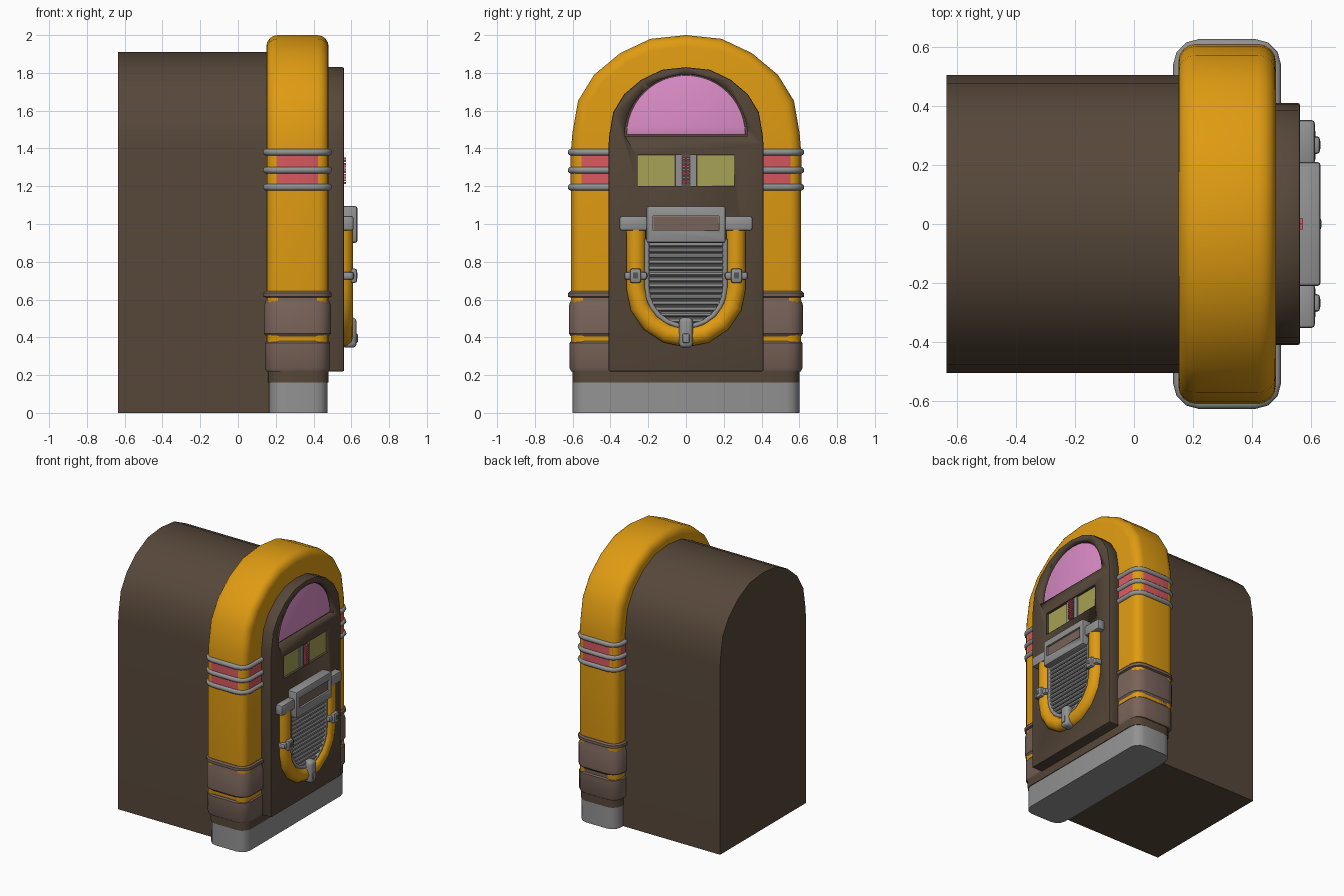
import bpy, bmesh, math

cube = bpy.data.objects.get("Cube")
if cube:
    bpy.data.objects.remove(cube, do_unlink=True)


def material(name, r, g, b):
    m = bpy.data.materials.new(name)
    m.use_nodes = True
    m.diffuse_color = (r, g, b, 1)
    m.node_tree.nodes["Principled BSDF"].inputs["Base Color"].default_value = (r, g, b, 1)
    return m


ORANGE = material("amber", 0.74, 0.33, 0.006)
BROWN = material("dark_wood", 0.093, 0.063, 0.041)
CHROME = material("grey_metal", 0.29, 0.29, 0.29)
TAUPE = material("taupe", 0.19, 0.125, 0.1)
RED = material("red", 0.68, 0.1, 0.115)
PINK = material("pink", 0.7, 0.26, 0.56)
OLIVE = material("olive", 0.38, 0.36, 0.09)
DARK = material("dark_grey", 0.09, 0.09, 0.09)


def select(ob):
    bpy.ops.object.select_all(action='DESELECT')
    ob.select_set(True)
    bpy.context.view_layer.objects.active = ob


def finish(name, bm, mat, bevel=0, segments=2):
    bmesh.ops.recalc_face_normals(bm, faces=bm.faces)
    mesh = bpy.data.meshes.new(name)
    bm.to_mesh(mesh)
    bm.free()
    mesh.materials.append(mat)
    ob = bpy.data.objects.new(name, mesh)
    bpy.context.collection.objects.link(ob)
    select(ob)
    if bevel:
        mod = ob.modifiers.new("Bevel", 'BEVEL')
        mod.width, mod.segments = bevel, segments
        mod.limit_method, mod.angle_limit = 'ANGLE', math.radians(50)
        bpy.ops.object.modifier_apply(modifier=mod.name)
    bpy.ops.object.shade_smooth_by_angle(angle=math.radians(35))
    return ob


def prism(name, outline, x0, x1, mat, bevel=0, segments=2):
    """Outline in (y, z), extruded along x."""
    bm = bmesh.new()
    face = bm.faces.new([bm.verts.new((x0, y, z)) for y, z in outline])
    new = bmesh.ops.extrude_face_region(bm, geom=[face])["geom"]
    bmesh.ops.translate(bm, vec=(x1 - x0, 0, 0),
                        verts=[v for v in new if isinstance(v, bmesh.types.BMVert)])
    return finish(name, bm, mat, bevel, segments)


def rect(y0, y1, z0, z1):
    return [(y0, z0), (y1, z0), (y1, z1), (y0, z1)]


def cut(ob, outline, x0):
    """Recess an outline into the front of an object, down to depth x0."""
    cutter = prism("cutter", outline, x0, 1, BROWN)
    cutter.hide_render = True
    select(ob)
    mod = ob.modifiers.new("Cut", 'BOOLEAN')
    mod.operation, mod.solver, mod.object = 'DIFFERENCE', 'EXACT', cutter
    bpy.ops.object.modifier_apply(modifier=mod.name)
    bpy.data.objects.remove(cutter, do_unlink=True)


ARCH = [(1, 0), (.99, .13), (.94, .42), (.80, .65), (.575, .84), (.31, .967), (0, 1)]


def arch(w, z0, spring, top):
    half = [(w, z0)] + [(w * a, spring + (top - spring) * b) for a, b in ARCH]
    return half + [(-y, z) for y, z in reversed(half[:-1])]


def arc(r, cz, start, end, n):
    angles = [math.radians(start + (end - start) * i / n) for i in range(n + 1)]
    return [(r * math.cos(a), cz + r * math.sin(a)) for a in angles]


def wrap(name, profile, mat, x0=0.15, x1=0.48, w=0.608, corner=0.07):
    """Rounded rectangle in plan, lofted upward through (z, outward offset) steps."""
    bm = bmesh.new()
    rings = []
    for z, grow in profile:
        ring = []
        for cx, cy, start in ((x1 - corner, w - corner, 0), (x0 + corner, w - corner, 90),
                              (x0 + corner, corner - w, 180), (x1 - corner, corner - w, 270)):
            for i in range(4):
                a = math.radians(start + 30 * i)
                r = corner + grow
                ring.append(bm.verts.new((cx + r * math.cos(a), cy + r * math.sin(a), z)))
        rings.append(ring)
    for lo, hi in zip(rings, rings[1:]):
        for i in range(len(lo)):
            j = (i + 1) % len(lo)
            bm.faces.new((lo[i], lo[j], hi[j], hi[i]))
    bm.faces.new(rings[0])
    bm.faces.new(rings[-1])
    return finish(name, bm, mat)


def tube(name, path, x, radius, mat):
    curve = bpy.data.curves.new(name, 'CURVE')
    curve.dimensions = '3D'
    curve.bevel_depth, curve.bevel_resolution = radius, 3
    curve.use_fill_caps = True
    spline = curve.splines.new('POLY')
    spline.points.add(len(path) - 1)
    for p, (y, z) in zip(spline.points, path):
        p.co = (x, y, z, 1)
    curve.materials.append(mat)
    ob = bpy.data.objects.new(name, curve)
    bpy.context.collection.objects.link(ob)
    select(ob)
    bpy.ops.object.convert(target='MESH')
    bpy.ops.object.shade_smooth_by_angle(angle=math.radians(40))


# Cabinet, glowing arch and base
prism("cabinet", arch(0.505, 0, 1.4, 1.91), -0.635, 0.165, BROWN)
prism("amber_arch", arch(0.608, 0.25, 1.4, 2.0), 0.15, 0.48, ORANGE, 0.06, 4)
wrap("base", [(0, 0), (0.16, 0)], CHROME, 0.165, 0.475, 0.6)
wrap("plinth", [(0.16, 0), (0.23, 0)], BROWN, 0.16, 0.48, 0.6)

# Lower side cladding with grooves
wrap("side_cladding", [(0.22, 0), (0.235, 0.008), (0.37, 0.008), (0.38, 0), (0.405, 0),
                       (0.42, 0.012), (0.57, 0.012), (0.595, 0.002), (0.61, 0.002),
                       (0.615, 0.016), (0.635, 0.016), (0.645, 0.006)], TAUPE)

# Red band with metal hoops
wrap("red_band", [(1.195, 0.003), (1.38, 0.003)], RED)
for i, z in enumerate((1.195, 1.285, 1.38)):
    steps = [math.radians(-90 + 30 * k) for k in range(7)]
    wrap(f"hoop_{i + 1}", [(z + 0.018 * math.sin(a), 0.018 * math.cos(a)) for a in steps], CHROME)

# Front panel with recessed windows
panel = prism("front_panel", arch(0.41, 0.22, 1.42, 1.83), 0.47, 0.562, BROWN, 0.008)
cut(panel, [(0.325, 1.465), *arc(0.325, 1.467, 0, 180, 24)[1:-1], (-0.325, 1.465)], 0.53)
cut(panel, rect(-0.258, 0.258, 1.2, 1.365), 0.54)
prism("pink_window", arc(0.315, 1.473, 0, 180, 24), 0.52, 0.54, PINK, 0.004)
for side, s in (("left", 1), ("right", -1)):
    prism(f"title_pane_{side}", rect(*sorted((s * 0.06, s * 0.256)), 1.202, 1.363),
          0.53, 0.546, OLIVE)

# Selector strip and buttons
prism("selector_strip", rect(-0.055, 0.055, 1.2, 1.365), 0.53, 0.552, CHROME)
prism("selector_groove", rect(-0.024, 0.024, 1.2, 1.365), 0.55, 0.556, DARK)
for i in range(10):
    z = 1.212 + 0.0145 * i
    for side, s in (("left", 1), ("right", -1)):
        prism(f"button_{side}_{i + 1}", rect(s * 0.01 - 0.008, s * 0.01 + 0.008, z, z + 0.01),
              0.55, 0.572, RED)

# Speaker grille
U = arc(0.2, 0.665, 180, 360, 12)
prism("grille_back", [(-0.2, 0.92), *U, (0.2, 0.92)], 0.55, 0.57, DARK)
for i in range(14):
    z = 0.49 + 0.031 * i
    drop = max(0, 0.665 - z)
    half = math.sqrt(0.2 ** 2 - drop ** 2)
    prism(f"grille_slat_{i + 1}", rect(-half, half, z - 0.012, z + 0.012), 0.56, 0.584,
          CHROME, 0.006, 1)
tube("grille_rim", [(-0.207, 0.92), *arc(0.207, 0.665, 180, 360, 12), (0.207, 0.92)],
     0.575, 0.014, CHROME)

# Amber tube around the grille
tube("amber_tube", [(-0.265, 1.0), *arc(0.265, 0.665, 180, 360, 8), (0.265, 1.0)],
     0.556, 0.054, ORANGE)

# Header plate with wings
header = prism("header", rect(-0.21, 0.21, 0.9, 1.095), 0.55, 0.632, CHROME, 0.012)
cut(header, rect(-0.175, 0.175, 0.965, 1.042), 0.615)
prism("header_label", rect(-0.173, 0.173, 0.967, 1.04), 0.61, 0.62, TAUPE)
for side, s in (("left", 1), ("right", -1)):
    prism(f"header_wing_{side}", rect(*sorted((s * 0.2, s * 0.352)), 0.965, 1.042),
          0.55, 0.612, CHROME, 0.012)

# Clips holding the tube
for side, s in (("left", 1), ("right", -1)):
    prism(f"clip_band_{side}", rect(*sorted((s * 0.205, s * 0.328)), 0.705, 0.747),
          0.55, 0.614, CHROME, 0.014)
    prism(f"clip_block_{side}", rect(s * 0.267 - 0.03, s * 0.267 + 0.03, 0.688, 0.764),
          0.55, 0.63, CHROME, 0.012)
    prism(f"clip_slot_{side}", rect(s * 0.267 - 0.014, s * 0.267 + 0.014, 0.712, 0.742),
          0.628, 0.632, DARK)
prism("bottom_clip", rect(-0.036, 0.036, 0.345, 0.505), 0.55, 0.628, CHROME, 0.022, 3)
prism("bottom_clip_ridge", rect(-0.018, 0.018, 0.37, 0.42), 0.6, 0.634, CHROME, 0.006)
